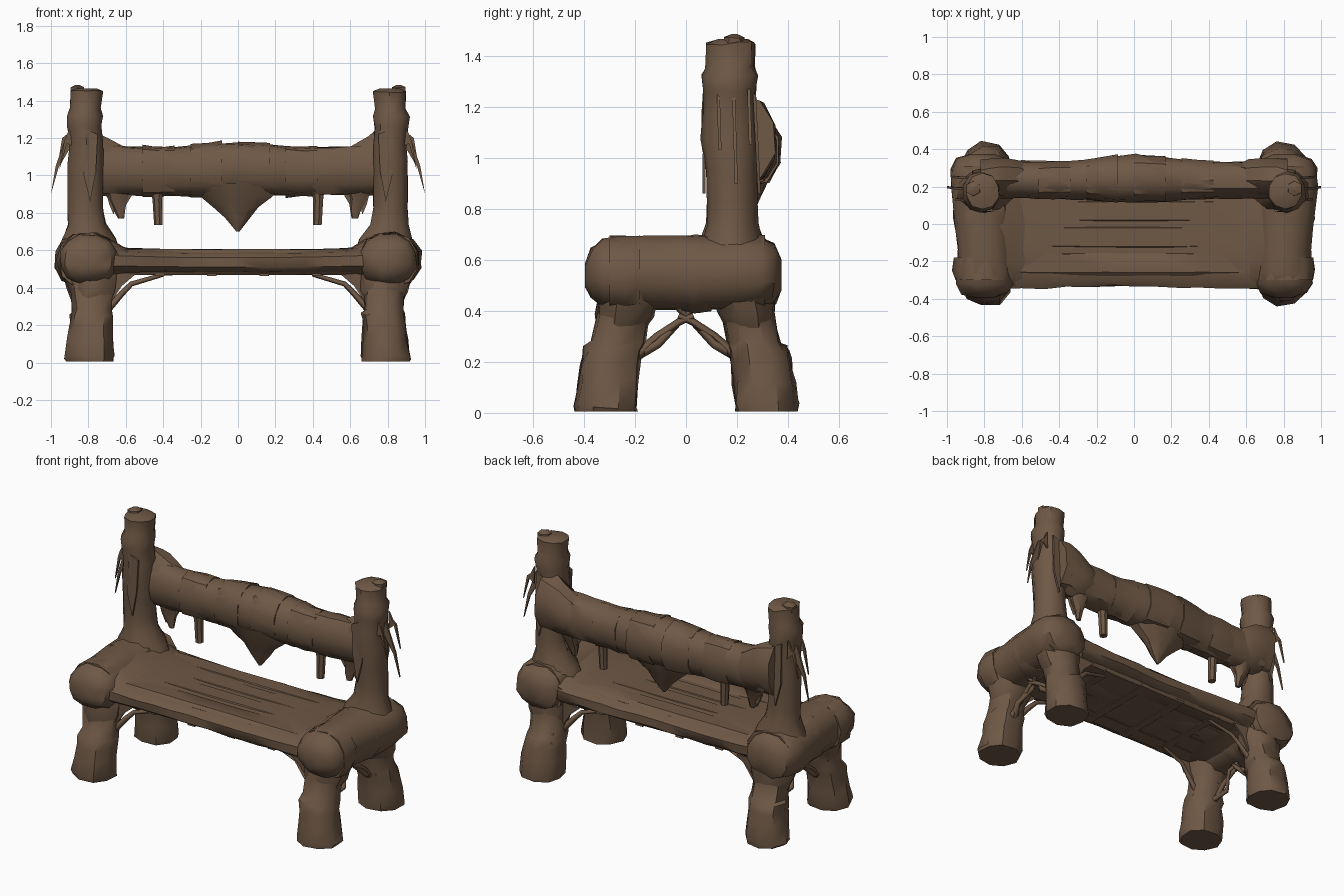
import bpy, bmesh, math, random
from mathutils import Vector

random.seed(11)
old = bpy.data.objects.get("Cube")
if old:
    bpy.data.objects.remove(old, do_unlink=True)

bark = bpy.data.materials.new("bark_brown")
bark.use_nodes = True
COLOR = (0.158, 0.098, 0.06, 1)
bark.diffuse_color = COLOR
bark.node_tree.nodes["Principled BSDF"].inputs["Base Color"].default_value = COLOR


def finish(name, bm, angle=42):
    """Turn a bmesh into a shaded object with the bark material."""
    bmesh.ops.recalc_face_normals(bm, faces=bm.faces)
    mesh = bpy.data.meshes.new(name)
    bm.to_mesh(mesh)
    bm.free()
    mesh.materials.append(bark)
    ob = bpy.data.objects.new(name, mesh)
    bpy.context.collection.objects.link(ob)
    bpy.ops.object.select_all(action="DESELECT")
    ob.select_set(True)
    bpy.context.view_layer.objects.active = ob
    bpy.ops.object.shade_smooth_by_angle(angle=math.radians(angle))
    return ob


def loft(name, axis, rings, sides=10, power=1.0, rough=0.05):
    """Rough log: rings (cx, cy, cz, ra, rb) lying square to the axis."""
    u, v, w = {"x": ((0, 1, 0), (0, 0, 1), (1, 0, 0)), "y": ((1, 0, 0), (0, 0, 1), (0, 1, 0)),
               "z": ((1, 0, 0), (0, 1, 0), (0, 0, 1))}[axis]
    u, v, w = Vector(u), Vector(v), Vector(w)
    bm = bmesh.new()
    loops = []
    for n, (cx, cy, cz, ra, rb) in enumerate(rings):
        loop = []
        for i in range(sides):
            a = math.tau * (i + 0.5) / sides
            c, s = math.cos(a), math.sin(a)
            k = 1 + random.uniform(-rough, rough)
            p = Vector((cx, cy, cz))
            p += u * math.copysign(abs(c) ** power, c) * ra * k
            p += v * math.copysign(abs(s) ** power, s) * rb * k
            if 0 < n < len(rings) - 1:
                p += w * random.uniform(-rough, rough) * min(ra, rb) * 2
            loop.append(bm.verts.new(p))
        loops.append(loop)
    for a, b in zip(loops, loops[1:]):
        for i in range(sides):
            j = (i + 1) % sides
            bm.faces.new((a[i], a[j], b[j], b[i]))
    bm.faces.new(loops[0])
    bm.faces.new(loops[-1])
    return finish(name, bm)


def shred(name, outline, y, lean=0.0, thick=0.012):
    """Torn bark sheet: an x-z outline given thickness, leaning in y."""
    bm = bmesh.new()
    top = max(z for _, z in outline)
    face = bm.faces.new([bm.verts.new((x, y + lean * (top - z), z)) for x, z in outline])
    out = bmesh.ops.extrude_face_region(bm, geom=[face])
    moved = [g for g in out["geom"] if isinstance(g, bmesh.types.BMVert)]
    bmesh.ops.translate(bm, verts=moved, vec=(0, thick, 0))
    return finish(name, bm)


def root(name, points, radius):
    """Thin crooked branch along a path."""
    cu = bpy.data.curves.new(name, "CURVE")
    cu.dimensions = "3D"
    cu.bevel_depth = radius
    cu.bevel_resolution = 0
    cu.use_fill_caps = True
    cu.materials.append(bark)
    sp = cu.splines.new("POLY")
    sp.points.add(len(points) - 1)
    for i, (pt, p) in enumerate(zip(sp.points, points)):
        pt.co = (*p, 1)
        pt.radius = 1.2 - 0.5 * i / (len(points) - 1)
    bpy.context.collection.objects.link(bpy.data.objects.new(name, cu))


# Seat core: a thick slab with rounded, uneven edges
seat = [(x, -0.005, 0.535 + 0.02 * x * x, 0.33 + 0.02 * abs(x), 0.068 + 0.03 * x ** 4)
        for x in [i * 0.12 - 0.72 for i in range(13)]]
loft("seat", "x", seat, 16, 0.6, 0.025)

# Seat boards showing above and below the core
for n in range(4):
    loft("seat_board", "x", [(x, n * 0.14 - 0.21, 0.537, 0.068, 0.071)
                             for x in (-0.66, -0.4, -0.15, 0.1, 0.36, 0.66)], 8, 0.35, 0.025)

# Cross battens under the seat
for x in (-0.42, -0.14, 0.14, 0.42):
    loft("under_batten", "y", [(x, y, 0.47, 0.03, 0.008) for y in (-0.27, 0, 0.27)], 4, 0.5, 0.05)

for s, side in ((1, "left"), (-1, "right")):
    # End log carrying the seat, knobbly at the corners
    loft(side + "_end_log", "y", [
        (s * .80, -.395, .54, .05, .05), (s * .80, -.37, .55, .125, .10),
        (s * .80, -.32, .55, .155, .135), (s * .80, -.25, .547, .155, .145),
        (s * .80, -.14, .55, .148, .147), (s * .805, -.02, .55, .152, .147),
        (s * .81, .1, .55, .165, .145), (s * .815, .2, .55, .17, .148),
        (s * .815, .29, .55, .165, .14), (s * .81, .345, .545, .14, .12),
        (s * .81, .375, .54, .06, .06)], 12, 0.88, 0.04)
    # Bark wraps hugging the end log
    for y in (-.24, .04, .25):
        loft(side + "_end_wrap", "y", [
            (s * .805, y - .06, .548, .155, .145), (s * .808, y, .545, .16, .15),
            (s * .805, y + .06, .548, .155, .145)], 11, 0.88, 0.045)
    # Shoulder where the seat swells into the end log
    loft(side + "_seat_shoulder", "x", [
        (s * .54, -.005, .537, .325, .066), (s * .61, -.005, .54, .33, .078),
        (s * .67, -.005, .55, .33, .105), (s * .74, -.005, .55, .33, .12)], 14, 0.65, 0.025)

    # Upright post with a flared foot and a bark collar
    loft(side + "_post", "z", [
        (s * .79, .18, .56, .18, .14), (s * .795, .18, .66, .15, .125),
        (s * .81, .18, .74, .106, .10), (s * .815, .18, .83, .098, .098),
        (s * .815, .178, .95, .098, .10), (s * .815, .172, 1.08, .098, .112),
        (s * .81, .17, 1.18, .092, .108), (s * .82, .17, 1.26, .096, .105),
        (s * .82, .17, 1.32, .10, .112), (s * .815, .175, 1.355, .086, .096),
        (s * .81, .175, 1.45, .092, .097), (s * .815, .185, 1.465, .06, .06)], 10, 1.0, 0.045)
    # Splinter on the post top
    loft(side + "_post_splinter", "z", [
        (s * .85, .19, 1.40, .045, .05), (s * .86, .19, 1.47, .04, .04), (s * .86, .19, 1.485, .01, .01)], 6)

    # Splayed legs with a knee
    for f, place in ((-1, "front"), (1, "rear")):
        loft(f"{side}_{place}_leg", "z", [
            (s * .79, f * .315, .005, .128, .122), (s * .79, f * .315, .03, .135, .128),
            (s * .787, f * .305, .12, .125, .122), (s * .782, f * .295, .2, .116, .12),
            (s * .78, f * .285, .255, .118, .116), (s * .78, f * .265, .28, .108, .108),
            (s * .78, f * .24, .40, .115, .105), (s * .79, f * .22, .55, .13, .11)], 9, 0.92, 0.06)
        # Loose bark cuff around the top of the leg
        loft(f"{side}_{place}_leg_cuff", "z", [
            (s * .78, f * .25, .33, .105, .095), (s * .78, f * .24, .39, .128, .112),
            (s * .79, f * .22, .48, .15, .125)], 9, 1.0, 0.08)
        # Crooked side braces meeting under the end log
        for d in (0, 0.03):
            root(f"{side}_{place}_brace", [
                (s * (.8 - d), f * .2, .22), (s * (.79 + d), f * .11, .30 - d),
                (s * (.8 - d), f * .03, .355), (s * .8, -f * .03, .38 + d)], 0.017)
        # Braces up to the underside of the seat
        root(f"{side}_{place}_seat_brace", [
            (s * .69, f * .25, .29), (s * .62, f * .24, .37),
            (s * .57, f * .23, .42), (s * .40, f * .21, .47)], 0.016)
        # Ragged bark under the seat beside each leg
        shred(f"{side}_{place}_leg_bark", [
            (s * .7, .48), (s * .55, .47), (s * .62, .41), (s * .68, .32)], f * .27, -f * .1)

    # Gusset tying the backrest into the post
    loft(side + "_gusset", "x", [
        (s * .82, .23, 1.08, .12, .17), (s * .75, .25, 1.07, .11, .165),
        (s * .69, .25, 1.05, .105, .155), (s * .62, .25, 1.03, .10, .13),
        (s * .54, .24, 1.02, .08, .10)], 9, 1.0, 0.07)

    # Torn whiskers of bark on the outside of the post
    for y, reach, low in ((.12, .955, 1.03), (.18, 1.0, .90), (.24, .965, 1.05)):
        shred(side + "_post_shred", [
            (s * .89, 1.27), (s * .915, 1.22), (s * (reach - .025), low + .15),
            (s * reach, low), (s * (reach - .04), low + .14), (s * .89, 1.16)], y, 0.03)
    # Loose bark strips on the front and back of the post
    for x, y, lean in ((.79, .068, -.01), (.83, .262, .05)):
        shred(side + "_bark_strip", [
            (s * (x - .04), 1.22), (s * (x + .03), 1.25), (s * (x + .035), 1.0),
            (s * x, .86), (s * (x - .03), 1.02)], y, lean)

    # Peg and rags below the backrest
    loft(side + "_peg", "z", [
        (s * .43, .22, .95, .04, .04), (s * .43, .22, .87, .027, .027),
        (s * .425, .22, .735, .024, .024)], 7)
    loft(side + "_rag", "z", [
        (s * .64, .24, .95, .08, .07), (s * .645, .235, .88, .055, .04),
        (s * .63, .23, .82, .035, .025), (s * .625, .225, .77, .018, .012)], 7, 1.0, 0.12)
    shred(side + "_torn_rag", [
        (s * .56, .95), (s * .72, .97), (s * .69, .85), (s * .665, .79), (s * .65, .86),
        (s * .60, .84), (s * .57, .89)], .21, .08, .02)

# Backrest log, swelling at the middle
back = []
for i in range(19):
    x = -0.765 + i * 0.085
    swell = math.exp(-(x / 0.25) ** 2)
    back.append((x, .235 + .01 * swell, 1.02 + .012 * swell + .05 * x ** 4,
                 .098 + .033 * swell, .128 + .02 * swell + .04 * x ** 4))
loft("backrest", "x", back, 11, 0.9, 0.05)

# Bark wraps overlapping along the backrest
for first in (3, 6, 9, 12):
    wrap = [(x, y, z, a + .003, b + .003) for x, y, z, a, b in back[first:first + 3]]
    loft("backrest_wrap", "x", wrap, 10, 0.9, 0.055)

# Pointed apron at the middle of the backrest
loft("backrest_apron", "z", [
    (0, .23, .96, .27, .11), (0, .23, .885, .18, .085), (-.01, .23, .83, .12, .06),
    (0, .225, .77, .065, .04), (0, .22, .70, .008, .008)], 9, 1.0, 0.09)
